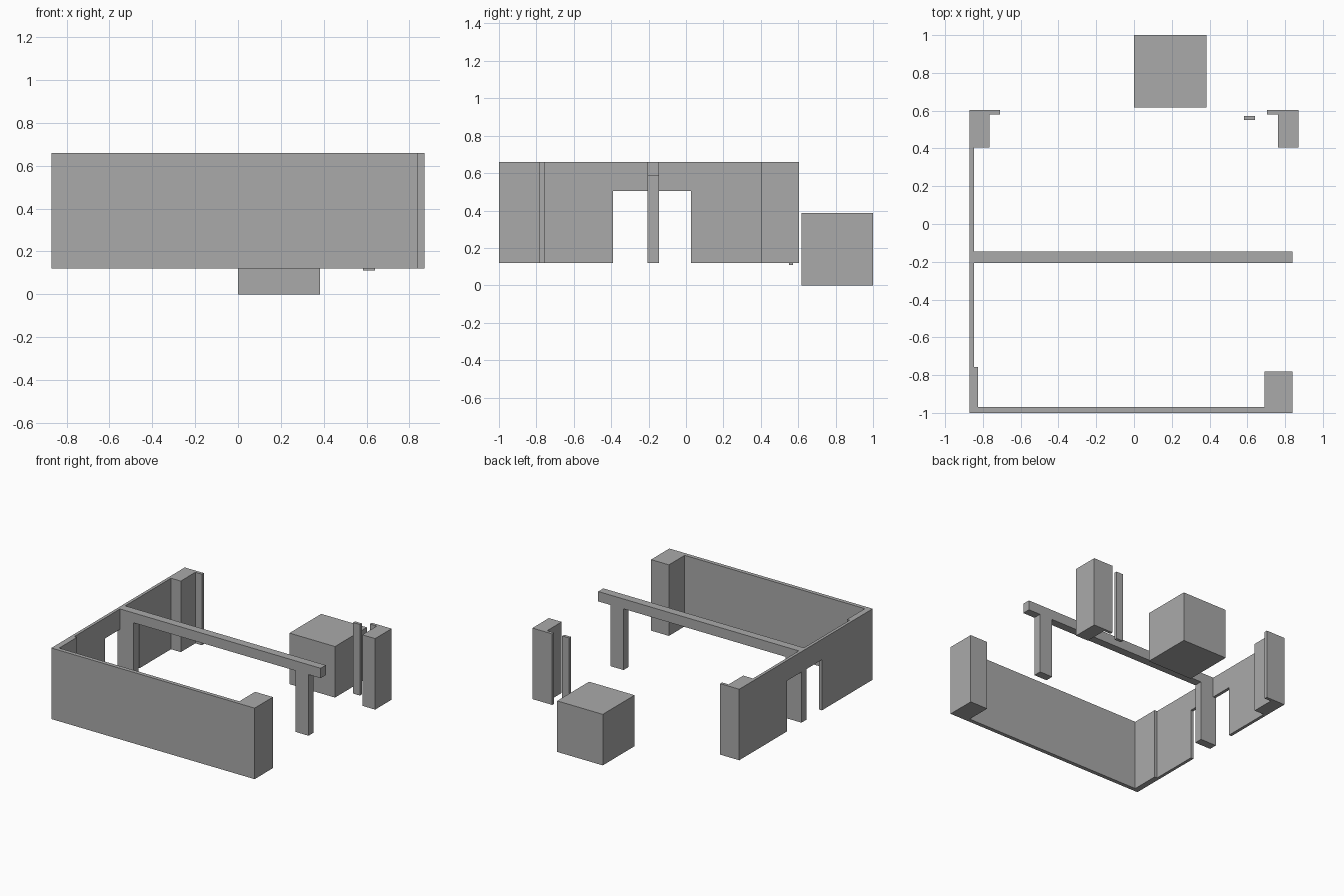
import bpy

if "Cube" in bpy.data.objects:
    bpy.data.objects.remove(bpy.data.objects["Cube"])

grey = bpy.data.materials.new("plain grey")
grey.diffuse_color = (0.4, 0.4, 0.4, 1)
grey.use_nodes = True
grey.node_tree.nodes["Principled BSDF"].inputs["Base Color"].default_value = grey.diffuse_color

LOW, TOP = 0.12, 0.66      # bottom and top of the walls
WEST, INNER = -0.87, -0.847  # outer and inner face of the side wall


def prism(name, profile, offset):
    """Extrude a closed 3D outline along an offset vector."""
    n = len(profile)
    verts = list(profile) + [tuple(a + b for a, b in zip(p, offset)) for p in profile]
    faces = [tuple(reversed(range(n))), tuple(range(n, 2 * n))]
    faces += [(i, (i + 1) % n, (i + 1) % n + n, i + n) for i in range(n)]
    mesh = bpy.data.meshes.new(name)
    mesh.from_pydata(verts, [], faces)
    mesh.materials.append(grey)
    obj = bpy.data.objects.new(name, mesh)
    bpy.context.collection.objects.link(obj)
    return obj


def upright(name, outline, z0=LOW, z1=TOP):
    """Raise a plan outline from z0 to z1."""
    return prism(name, [(x, y, z0) for x, y in outline], (0, 0, z1 - z0))


def box(name, x0, x1, y0, y1, z0=LOW, z1=TOP):
    return upright(name, [(x0, y0), (x1, y0), (x1, y1), (x0, y1)], z0, z1)


# Side wall with two doorways either side of a central leg
B0, B1, LINTEL = -0.207, -0.145, 0.505
side = [(-0.97, LOW), (-0.39, LOW), (-0.39, LINTEL), (B0, LINTEL), (B0, LOW),
        (B1, LOW), (B1, LINTEL), (0.027, LINTEL), (0.027, LOW),
        (0.405, LOW), (0.405, TOP), (-0.97, TOP)]
prism("side_wall", [(WEST, y, z) for y, z in side], (INNER - WEST, 0, 0))
box("side_wall_thickening", INNER, -0.825, -0.97, -0.757)

# Front wall with its corner pier
upright("front_wall", [(WEST, -1), (0.84, -1), (0.84, -0.78), (0.69, -0.78),
                       (0.69, -0.97), (WEST, -0.97)])

# Cross beam on two columns
box("cross_beam", INNER, 0.84, B0, B1, 0.585, TOP)
box("inner_column", INNER, -0.735, B0, B1, LOW, 0.585)
box("outer_column", 0.627, 0.738, B0, B1, LOW, 0.585)

# Rear piers, each with a thin return towards the opening
for name, xo, xi, xr in (("rear_left_pier", WEST, -0.765, -0.71),
                         ("rear_right_pier", 0.87, 0.762, 0.703)):
    outline = [(xo, 0.405), (xi, 0.405), (xi, 0.58), (xr, 0.58), (xr, 0.603), (xo, 0.603)]
    if xo > 0:
        outline.reverse()
    upright(name, outline)

# Loose strip and block behind
box("door_strip", 0.583, 0.64, 0.55, 0.573, 0.11, 0.65)
box("rear_block", 0.0, 0.383, 0.618, 1.0, 0.0, 0.388)
